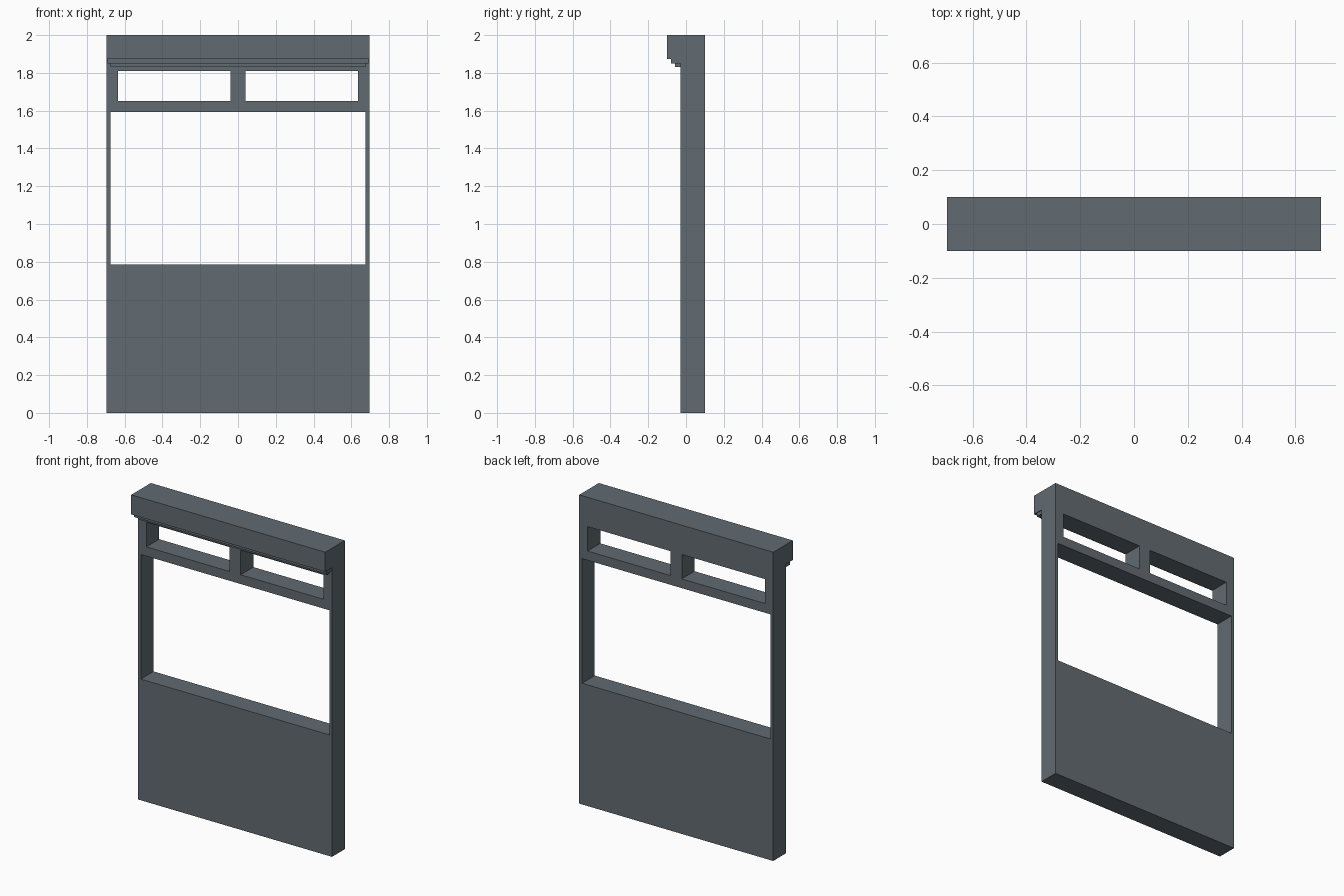
import bpy, bmesh

if "Cube" in bpy.data.objects:
    bpy.data.objects.remove(bpy.data.objects["Cube"])

HALF_W, BACK, FRONT, LIP = 0.695, 0.10, -0.03, -0.10

grey = bpy.data.materials.new("slate grey")
grey.diffuse_color = (0.122, 0.147, 0.165, 1)
grey.use_nodes = True
grey.node_tree.nodes["Principled BSDF"].inputs["Base Color"].default_value = grey.diffuse_color


def finish(bm, name):
    bmesh.ops.recalc_face_normals(bm, faces=bm.faces)
    mesh = bpy.data.meshes.new(name)
    bm.to_mesh(mesh)
    bm.free()
    mesh.materials.append(grey)
    obj = bpy.data.objects.new(name, mesh)
    bpy.context.collection.objects.link(obj)
    return obj


def box(name, half_x, y0, y1, z0, z1):
    bm = bmesh.new()
    bmesh.ops.create_cube(bm, size=1)
    for v in bm.verts:
        v.co.x *= 2 * half_x
        v.co.y = y0 if v.co.y < 0 else y1
        v.co.z = z0 if v.co.z < 0 else z1
    return finish(bm, name)


# Wall panel: a grid of cells, leaving out the openings, extruded to thickness
xs = [-HALF_W, -0.675, -0.635, -0.04, 0.04, 0.635, 0.675, HALF_W]
zs = [0, 0.785, 1.592, 1.652, 1.81, 2.0]


def is_open(x, z):
    if 0.785 < z < 1.592:                 # large serving opening
        return abs(x) < 0.675
    if 1.652 < z < 1.81:                  # two transom openings
        return 0.04 < abs(x) < 0.635
    return False


bm = bmesh.new()
for x0, x1 in zip(xs, xs[1:]):
    for z0, z1 in zip(zs, zs[1:]):
        if not is_open((x0 + x1) / 2, (z0 + z1) / 2):
            bm.faces.new([bm.verts.new((x, FRONT, z)) for x, z in
                          ((x0, z0), (x1, z0), (x1, z1), (x0, z1))])
bmesh.ops.remove_doubles(bm, verts=bm.verts, dist=1e-5)
ext = bmesh.ops.extrude_face_region(bm, geom=bm.faces[:], use_keep_orig=True)
moved = [g for g in ext["geom"] if isinstance(g, bmesh.types.BMVert)]
bmesh.ops.translate(bm, verts=moved, vec=(0, BACK - FRONT, 0))
bmesh.ops.recalc_face_normals(bm, faces=bm.faces)
bmesh.ops.dissolve_limit(bm, angle_limit=0.01, verts=bm.verts, edges=bm.edges)
finish(bm, "wall_panel")

# Cornice with two stepped mouldings beneath
box("cornice", HALF_W, LIP, FRONT, 1.873, 2.0)
box("upper_moulding", 0.69, -0.08, FRONT, 1.85, 1.873)
box("lower_moulding", 0.675, -0.058, FRONT, 1.83, 1.85)
